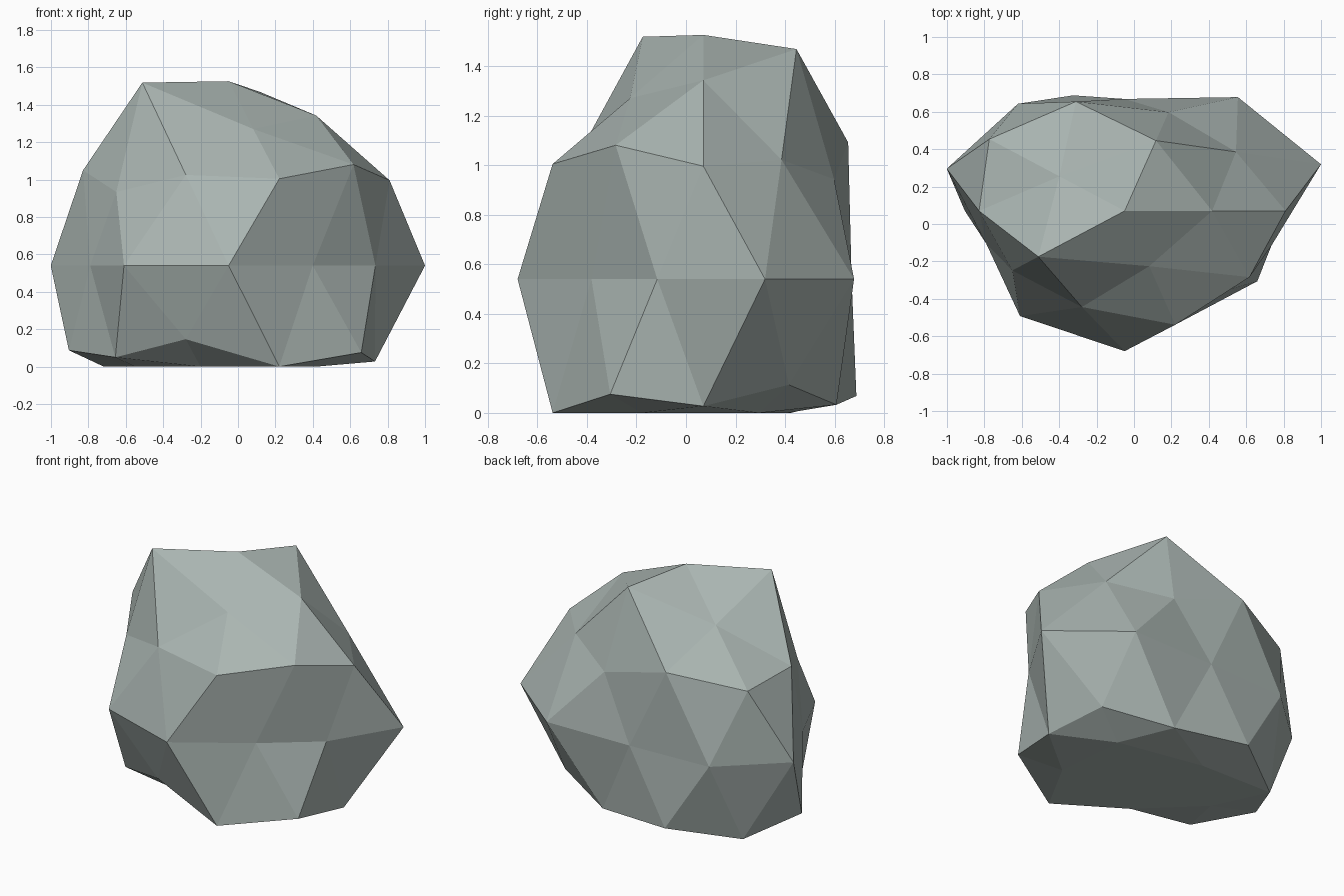
import bpy, bmesh, math

cube = bpy.data.objects.get("Cube")
if cube:
    bpy.data.objects.remove(cube, do_unlink=True)

# Stone colour
stone = bpy.data.materials.new("grey_green_stone")
stone.use_nodes = True
colour = (0.40, 0.46, 0.44, 1.0)
stone.diffuse_color = colour
stone.node_tree.nodes["Principled BSDF"].inputs["Base Color"].default_value = colour

# Bumpiness: distance from the centre, band by band from the bottom up,
# each band running anticlockwise from +x
bumps = [
    0.9,
    1.0, 0.93, 0.95, 0.93, 1.1,
    0.92, 0.91, 0.97, 0.88, 1.03,
    0.9, 0.995, 0.955, 0.83, 0.98,
    1.104, 1.03, 0.82, 0.97, 1.0, 0.778, 0.952, 1.027, 0.765, 0.825,
    0.962, 0.85, 1.0, 0.83, 0.98,
    0.865, 0.99, 0.915, 0.87, 0.97,
    0.89, 1.03, 0.82, 1.085, 0.81,
    0.93,
]
centre = (-0.05, 0.07, 0.54)
stretch = (1.0, 0.73, 1.06)


def band_order(vert):
    x, y, z = vert.co
    return round(z, 2), round(math.degrees(math.atan2(y, x))) % 360


# Faceted ball, pushed in and out, then cut off level with the ground
bm = bmesh.new()
bmesh.ops.create_icosphere(bm, subdivisions=2, radius=1.0)
for vert, bump in zip(sorted(bm.verts, key=band_order), bumps):
    vert.co = [c + d * s * bump for c, d, s in zip(centre, vert.co, stretch)]
    vert.co.z = max(vert.co.z, 0.0)
bmesh.ops.recalc_face_normals(bm, faces=bm.faces)

mesh = bpy.data.meshes.new("rock")
bm.to_mesh(mesh)
bm.free()
mesh.materials.append(stone)
rock = bpy.data.objects.new("rock", mesh)
bpy.context.collection.objects.link(rock)
